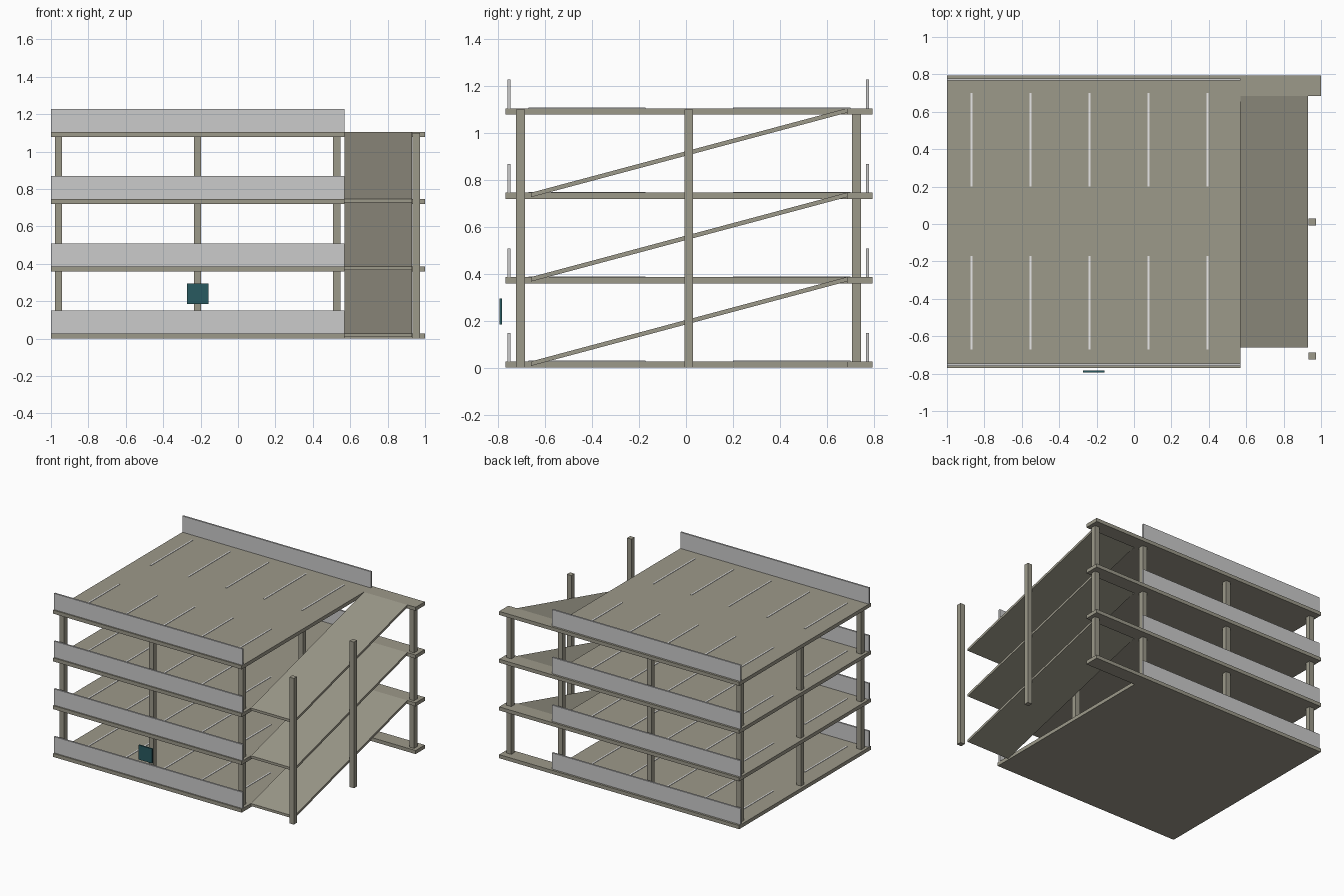
import bpy, bmesh

if "Cube" in bpy.data.objects:
    bpy.data.objects.remove(bpy.data.objects["Cube"])


def material(name, rgb):
    m = bpy.data.materials.new(name)
    m.diffuse_color = (*rgb, 1)
    m.use_nodes = True
    m.node_tree.nodes["Principled BSDF"].inputs["Base Color"].default_value = m.diffuse_color
    return m


concrete = material("warm concrete", (0.335, 0.32, 0.255))
barrier = material("light grey barrier", (0.60, 0.60, 0.60))
paint = material("white paint", (0.80, 0.80, 0.80))
teal = material("dark teal", (0.022, 0.10, 0.115))


def prism(name, profile, offset, mat):
    """Extrude a flat 3D outline along an offset vector."""
    bm = bmesh.new()
    face = bm.faces.new([bm.verts.new(p) for p in profile])
    moved = bmesh.ops.extrude_face_region(bm, geom=[face])["geom"]
    bmesh.ops.translate(bm, vec=offset,
                        verts=[v for v in moved if isinstance(v, bmesh.types.BMVert)])
    bmesh.ops.recalc_face_normals(bm, faces=bm.faces)
    mesh = bpy.data.meshes.new(name)
    bm.to_mesh(mesh)
    bm.free()
    mesh.materials.append(mat)
    ob = bpy.data.objects.new(name, mesh)
    bpy.context.collection.objects.link(ob)
    return ob


def box(name, x0, x1, y0, y1, z0, z1, mat):
    outline = [(x0, y0, z0), (x1, y0, z0), (x1, y1, z0), (x0, y1, z0)]
    return prism(name, outline, (0, 0, z1 - z0), mat)


STOREY, SLAB = 0.3595, 0.027
Y0, Y1 = -0.77, 0.795      # deck depth
DECK_X = 0.57              # right edge of the parking deck
LAND_Y = 0.685             # front edge of the rear landing
tops = [SLAB + STOREY * i for i in range(4)]

for i, top in enumerate(tops):
    # L-shaped deck with the landing at the back right
    z = top - SLAB
    outline = [(-1, Y0, z), (DECK_X, Y0, z), (DECK_X, LAND_Y, z),
               (1, LAND_Y, z), (1, Y1, z), (-1, Y1, z)]
    prism(f"deck_{i}", outline, (0, 0, SLAB), concrete)

    # Front and back parapets
    box(f"front_parapet_{i}", -1, DECK_X, -0.760, -0.747, top, top + 0.122, barrier)
    box(f"back_parapet_{i}", -1, DECK_X, 0.766, 0.779, top, top + 0.122, barrier)

    # Bay lines, two rows of five
    for k in range(5):
        x = -0.869 + 0.3155 * k
        for row, (a, b) in {"front": (-0.672, -0.172), "back": (0.20, 0.70)}.items():
            box(f"{row}_bay_line_{i}_{k}", x - 0.005, x + 0.005, a, b,
                top, top + 0.003, paint)

# Ramps from each level up to the landing above
for i in range(3):
    lo, hi, t = tops[i], tops[i + 1], 0.019
    prism(f"ramp_{i}", [(DECK_X, -0.66, lo - t), (DECK_X, LAND_Y, hi - t),
                        (DECK_X, LAND_Y, hi), (DECK_X, -0.66, lo)],
          (0.36, 0, 0), concrete)

# Full-height column grid
H = 0.0188
for a, x in enumerate((-0.96, -0.2155, 0.528, 0.953)):
    for b, y in enumerate((-0.705, 0.0115, 0.726)):
        box(f"column_{a}_{b}", x - H, x + H, y - H, y + H, 0, 1.10, concrete)

# Blank sign plate at the front
box("sign_plate", -0.272, -0.159, -0.795, -0.784, 0.185, 0.294, teal)
